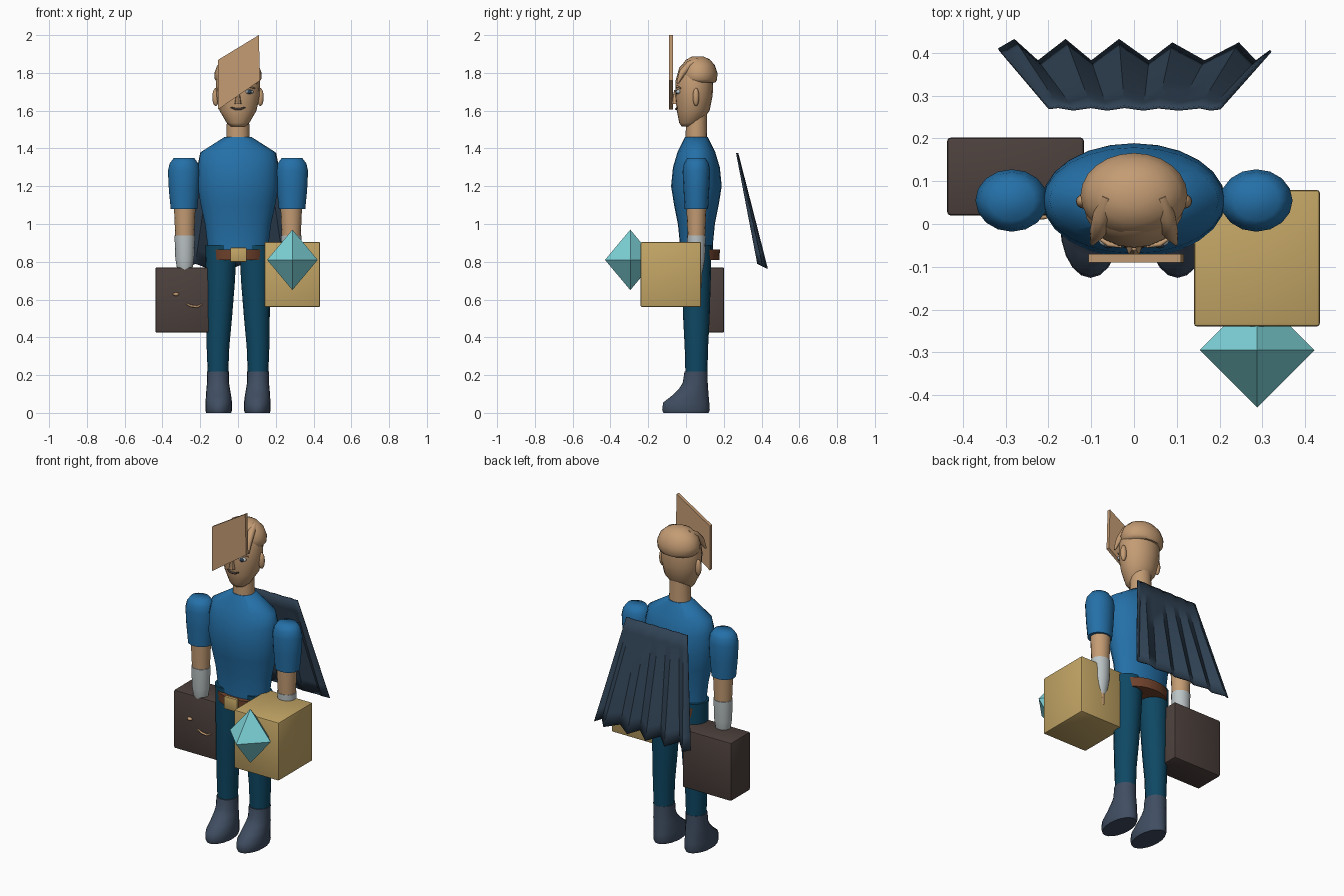
import bpy, bmesh, math
from mathutils import Matrix

if "Cube" in bpy.data.objects:
    bpy.data.objects.remove(bpy.data.objects["Cube"])


def material(name, r, g, b):
    m = bpy.data.materials.new(name)
    lin = [((c / 255 + 0.055) / 1.055) ** 2.4 for c in (r, g, b)]
    m.diffuse_color = (*lin, 1)
    m.use_nodes = True
    m.node_tree.nodes["Principled BSDF"].inputs["Base Color"].default_value = m.diffuse_color
    return m


SHIRT = material("blue_shirt", 36, 112, 168)
PANTS = material("teal_trousers", 14, 72, 100)
BOOT = material("slate_boot", 64, 78, 98)
CAPE = material("dark_slate", 48, 66, 84)
SKIN = material("tan_skin", 196, 156, 116)
BELT = material("brown_leather", 112, 66, 44)
GOLD = material("ochre", 196, 166, 102)
GEM = material("aqua", 126, 212, 217)
CASE = material("dark_brown", 76, 64, 60)
GLOVE = material("pale_grey", 188, 196, 198)


def finish(name, bm, mat, angle=40):
    bmesh.ops.recalc_face_normals(bm, faces=bm.faces)
    me = bpy.data.meshes.new(name)
    bm.to_mesh(me)
    bm.free()
    me.materials.append(mat)
    if angle:
        me.shade_smooth()
        me.set_sharp_from_angle(angle=math.radians(angle))
    ob = bpy.data.objects.new(name, me)
    bpy.context.collection.objects.link(ob)
    return ob


def loft(name, rings, mat, n=16, angle=40):
    """Stack of ellipses: (z, centre x, centre y, radius x, radius y)."""
    bm = bmesh.new()
    loops = []
    for z, cx, cy, rx, ry in rings:
        loops.append([bm.verts.new((cx + rx * math.cos(2 * math.pi * i / n),
                                    cy + ry * math.sin(2 * math.pi * i / n), z)) for i in range(n)])
    for a, b in zip(loops, loops[1:]):
        for i in range(n):
            j = (i + 1) % n
            bm.faces.new((a[i], a[j], b[j], b[i]))
    bm.faces.new(loops[0])
    bm.faces.new(loops[-1])
    return finish(name, bm, mat, angle)


def box(name, lo, hi, mat, bevel=0.0):
    bm = bmesh.new()
    size = [h - l for l, h in zip(lo, hi)]
    mid = [(h + l) / 2 for l, h in zip(lo, hi)]
    bmesh.ops.create_cube(bm, size=1, matrix=Matrix.Translation(mid) @ Matrix.Diagonal((*size, 1)))
    if bevel:
        bmesh.ops.bevel(bm, geom=bm.edges[:], offset=bevel, segments=2, affect='EDGES', profile=0.5)
    return finish(name, bm, mat, 30 if bevel else 0)


def ball(name, c, r, mat, n=12):
    bm = bmesh.new()
    bmesh.ops.create_uvsphere(bm, u_segments=n, v_segments=8, radius=1,
                              matrix=Matrix.Translation(c) @ Matrix.Diagonal((*r, 1)))
    return finish(name, bm, mat, 60)


def tube(name, pts, radius, mat):
    """Round strand through points (x, y, z, thickness factor)."""
    cu = bpy.data.curves.new(name, 'CURVE')
    cu.dimensions = '3D'
    cu.bevel_depth = radius
    cu.bevel_resolution = 2
    cu.use_fill_caps = True
    sp = cu.splines.new('POLY')
    sp.points.add(len(pts) - 1)
    for p, (x, y, z, t) in zip(sp.points, pts):
        p.co = (x, y, z, 1)
        p.radius = t
    cu.materials.append(mat)
    ob = bpy.data.objects.new(name, cu)
    bpy.context.collection.objects.link(ob)
    bpy.ops.object.select_all(action='DESELECT')
    ob.select_set(True)
    bpy.context.view_layer.objects.active = ob
    bpy.ops.object.convert(target='MESH')
    return ob


CY = 0.055

# Torso, neck and belt
loft("torso", [(0.82, 0, CY, .150, .085), (0.90, 0, CY, .163, .088), (1.0, 0, CY, .175, .098),
               (1.1, 0, CY, .197, .118), (1.2, 0, CY, .214, .134), (1.3, 0, CY, .212, .124),
               (1.38, 0, CY, .198, .10), (1.46, 0, CY, .072, .06)], SHIRT, 24, 50)
loft("neck", [(1.45, 0, CY, .062, .057), (1.58, 0, CY, .058, .055)], SKIN)
loft("belt", [(0.81, 0, 0.058, .152, .118), (0.865, 0, 0.058, .155, .122)], BELT, 24)
box("buckle", (-.04, -.075, .80), (.045, -.055, .875), GOLD, .004)

# Head with face
loft("head", [(1.515, 0, .012, .036, .034), (1.535, 0, .02, .06, .056), (1.60, 0, .038, .098, .087),
              (1.68, 0, .042, .115, .099), (1.76, 0, .045, .117, .100), (1.83, 0, .05, .095, .085),
              (1.87, 0, .055, .05, .05)], SKIN, 20, 60)
loft("nose", [(1.635, 0, -.056, .018, .020), (1.66, 0, -.056, .014, .019), (1.71, 0, -.054, .007, .008)], SKIN, 8)
tube("mouth", [(-.038, -.046, 1.618, .5), (-.015, -.052, 1.609, 1), (.015, -.052, 1.609, 1),
               (.038, -.046, 1.618, .5)], .006, CASE)

# Hair cap, tall fringe plate
loft("hair", [(1.748, 0, .068, .108, .088), (1.765, 0, .067, .123, .098), (1.80, 0, .067, .125, .099),
              (1.84, 0, .065, .110, .088), (1.87, 0, .064, .078, .064), (1.888, 0, .063, .03, .028)], SKIN, 24, 60)
bm = bmesh.new()
corners = [(-.107, 1.605), (.117, 1.76), (.11, 2.0), (-.107, 1.868)]
front = [bm.verts.new((x, -.09, z)) for x, z in corners]
back = [bm.verts.new((x, -.07, z)) for x, z in corners]
bm.faces.new(front)
bm.faces.new(back)
for i in range(4):
    j = (i + 1) % 4
    bm.faces.new((front[i], front[j], back[j], back[i]))
finish("fringe_plate", bm, SKIN, 0)

# Paired parts
for s, side in ((-1, "right"), (1, "left")):
    ball(side + "_ear", (s * .118, .053, 1.672), (.018, .017, .048), SKIN)
    ball(side + "_eye", (s * .058, -.040, 1.70), (.024, .014, .012), GLOVE)
    ball(side + "_pupil", (s * .060, -.050, 1.70), (.012, .007, .011), CAPE)
    tube(side + "_brow", [(s * .03, -.052, 1.722, .7), (s * .06, -.047, 1.728, 1), (s * .09, -.028, 1.718, .5)],
         .006, SKIN)
    tube(side + "_lock", [(s * .062, .065, 1.865, .8), (s * .075, .02, 1.845, 1.1), (s * .085, -.02, 1.80, 1),
                          (s * .098, -.045, 1.745, .3)], .019, SKIN)
    ax = s * .286
    loft(side + "_sleeve", [(1.08, ax, CY, .070, .062), (1.18, ax, CY, .080, .068), (1.28, ax, CY, .085, .073),
                            (1.32, ax, CY, .076, .066), (1.35, ax, CY, .054, .047)], SHIRT, 16, 60)
    fx = s * .282
    loft(side + "_forearm", [(.93, fx, CY, .050, .046), (1.09, fx, CY, .057, .053)], SKIN)
    loft(side + "_glove", [(.72, fx, CY, .028, .026), (.77, fx, CY, .042, .038), (.82, fx, CY, .050, .046),
                           (.94, fx, CY, .054, .050)], GLOVE)
    loft(side + "_finger", [(.66, fx, CY + .02, .008, .008), (.73, fx, CY + .015, .014, .014)], SKIN, 8)
    loft(side + "_leg", [(.20, s * .106, CY, .054, .058), (.35, s * .106, CY, .060, .062),
                         (.50, s * .100, CY, .068, .070), (.70, s * .093, CY, .077, .076),
                         (.89, s * .090, CY, .083, .080)], PANTS, 16)
    loft(side + "_boot", [(0, s * .102, 0, .066, .120), (.015, s * .102, 0, .071, .126),
                          (.055, s * .102, .001, .070, .122), (.09, s * .103, .022, .067, .098),
                          (.13, s * .105, .041, .062, .076), (.16, s * .106, .049, .058, .066),
                          (.22, s * .106, .053, .058, .061)], BOOT, 20, 50)

# Dark case with a small curved trim on its front
box("carry_case", (-.437, .02, .425), (-.117, .202, .77), CASE, .008)
ball("case_stud", (-.328, .016, .628), (.016, .012, .009), SKIN, 8)
tube("case_trim", [(-.275, .019, .578, .6), (-.25, .016, .566, 1), (-.215, .016, .562, 1), (-.19, .019, .575, .6)],
     .006, SKIN)

# Ochre crate with a crystal set in its front
box("crate", (.14, -.24, .56), (.435, .08, .905), GOLD, .008)
bm = bmesh.new()
gx, gy, gz = .288, -.295, .81
ring = [bm.verts.new((gx + .134 * x, gy + .134 * y, gz)) for x, y in ((1, 0), (0, 1), (-1, 0), (0, -1))]
for dz in (.16, -.16):
    tip = bm.verts.new((gx, gy, gz + dz))
    for i in range(4):
        bm.faces.new((ring[i], ring[(i + 1) % 4], tip))
finish("crystal", bm, GEM, 0)

# Pleated cape flaring toward the hem
top_w, hem_w, rows = .20, .317, 8
hem = [(-.317, .408), (-.28, .43), (-.225, .38), (-.16, .43), (-.10, .38), (-.035, .43), (.035, .38),
       (.09, .422), (.165, .38), (.245, .422), (.285, .38), (.32, .405)]
bm = bmesh.new()
grid = []
for r in range(rows + 1):
    t = r / rows
    row = []
    for x, y in hem:
        y0 = .268 + (y - .38) * .12
        z = 1.375 - t * (.585 + (y - .38) * .5)
        row.append(bm.verts.new((x * (top_w + (hem_w - top_w) * t) / hem_w, y0 + (y - y0) * t, z)))
    grid.append(row)
for a, b in zip(grid, grid[1:]):
    for i in range(len(hem) - 1):
        bm.faces.new((a[i], a[i + 1], b[i + 1], b[i]))
cape = finish("cape", bm, CAPE, 30)
mod = cape.modifiers.new("thickness", 'SOLIDIFY')
mod.thickness = .006
mod.offset = 0
